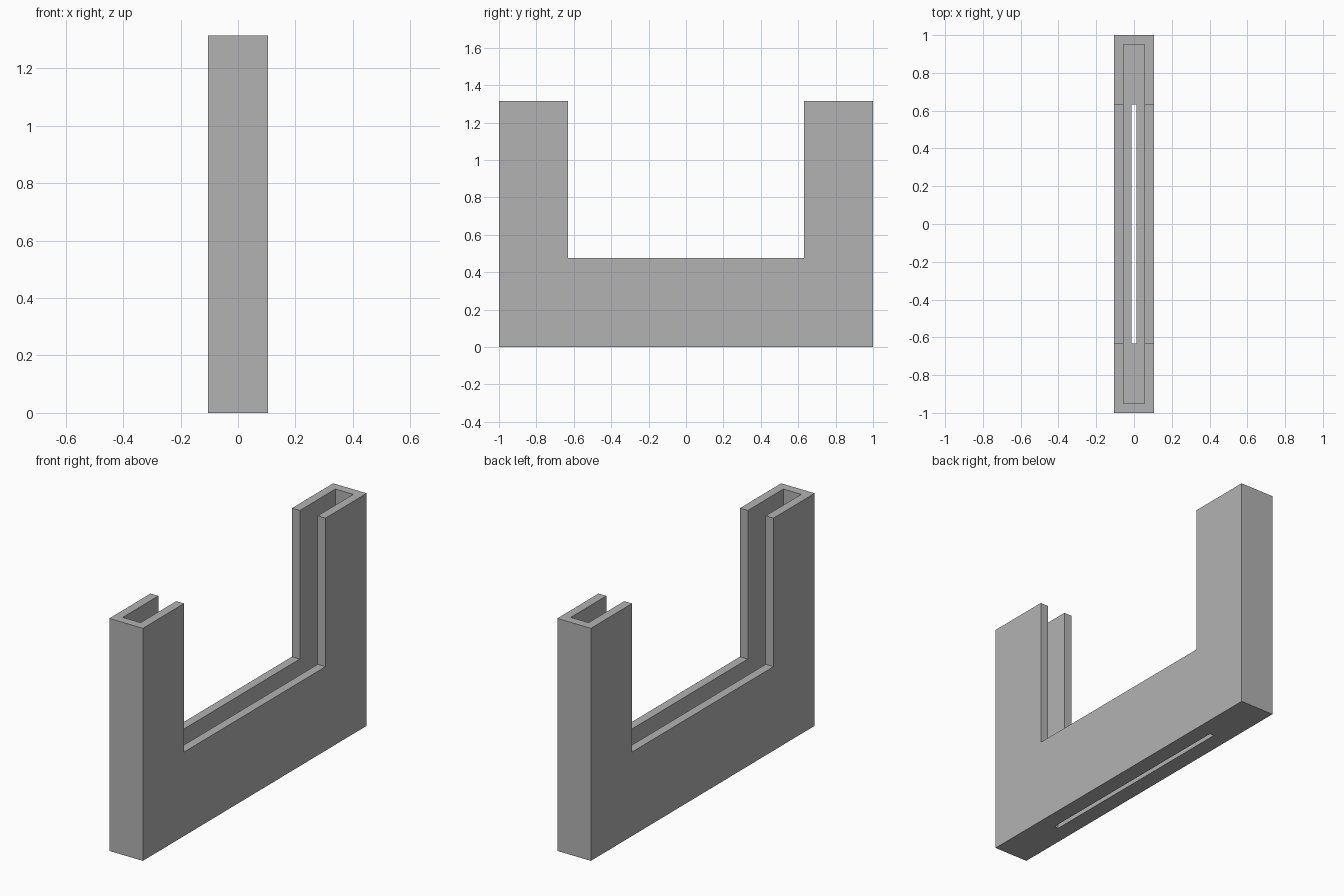
import bpy
import bmesh

if "Cube" in bpy.data.objects:
    bpy.data.objects.remove(bpy.data.objects["Cube"], do_unlink=True)

HALF_WIDTH, HEIGHT = 0.105, 1.315
ARM_INNER, SILL = 0.632, 0.475
WALL = 0.05

grey = bpy.data.materials.new("plain_grey")
grey.use_nodes = True
colour = (0.45, 0.45, 0.45, 1)
grey.diffuse_color = colour
grey.node_tree.nodes["Principled BSDF"].inputs["Base Color"].default_value = colour


def extrude_profile(name, profile, half_width):
    """Extrude a (y, z) outline symmetrically along x."""
    bm = bmesh.new()
    face = bm.faces.new([bm.verts.new((-half_width, y, z)) for y, z in profile])
    ext = bmesh.ops.extrude_face_region(bm, geom=[face])
    moved = [v for v in ext["geom"] if isinstance(v, bmesh.types.BMVert)]
    bmesh.ops.translate(bm, verts=moved, vec=(2 * half_width, 0, 0))
    bmesh.ops.recalc_face_normals(bm, faces=bm.faces)
    mesh = bpy.data.meshes.new(name)
    bm.to_mesh(mesh)
    bm.free()
    mesh.materials.append(grey)
    obj = bpy.data.objects.new(name, mesh)
    bpy.context.collection.objects.link(obj)
    return obj


def rectangle(half_length, bottom, top):
    return [(-half_length, bottom), (half_length, bottom),
            (half_length, top), (-half_length, top)]


def cut(target, cutter):
    cutter.hide_render = True
    mod = target.modifiers.new("cut", "BOOLEAN")
    mod.operation = "DIFFERENCE"
    mod.solver = "EXACT"
    mod.object = cutter
    bpy.context.view_layer.objects.active = target
    bpy.ops.object.modifier_apply(modifier=mod.name)
    bpy.data.objects.remove(cutter, do_unlink=True)


# U-shaped body
channel = extrude_profile("u_channel_frame", [
    (-1, 0), (1, 0), (1, HEIGHT), (ARM_INNER, HEIGHT), (ARM_INNER, SILL),
    (-ARM_INNER, SILL), (-ARM_INNER, HEIGHT), (-1, HEIGHT)], HALF_WIDTH)

# Hollow inside, open along the inner edge and the arm tops
cut(channel, extrude_profile("hollow_cutter",
                             rectangle(1 - WALL, WALL, HEIGHT + 1), 0.056))

# Narrow slot through the floor
cut(channel, extrude_profile("slot_cutter",
                             rectangle(ARM_INNER, -1, SILL), 0.013))
